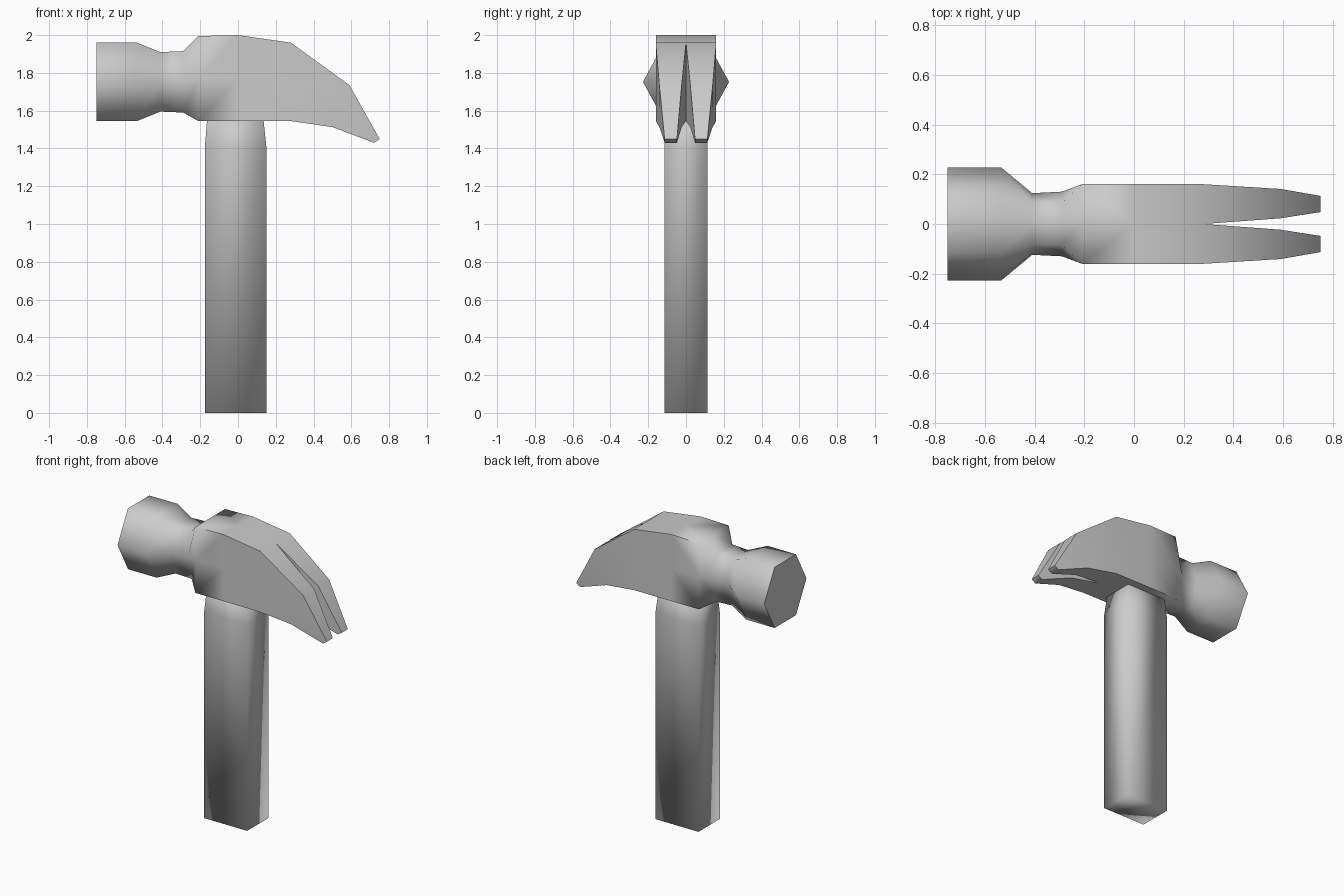
import bpy, bmesh, math

if "Cube" in bpy.data.objects:
    bpy.data.objects.remove(bpy.data.objects["Cube"])


def make_object(name, bm):
    bmesh.ops.recalc_face_normals(bm, faces=bm.faces)
    me = bpy.data.meshes.new(name)
    bm.to_mesh(me)
    bm.free()
    ob = bpy.data.objects.new(name, me)
    bpy.context.collection.objects.link(ob)
    return ob


def select_only(ob):
    bpy.ops.object.select_all(action='DESELECT')
    ob.select_set(True)
    bpy.context.view_layer.objects.active = ob


# Head, one half, mirrored over y = 0. Each station:
# x bottom, x top, z bottom, z top, inner y, corner y, side y
stations = [
    (-.75, -.75, 1.545, 1.96, 0, .115, .228),    # striking face
    (-.535, -.535, 1.545, 1.96, 0, .115, .228),
    (-.41, -.41, 1.595, 1.91, 0, .085, .124),    # neck
    (-.29, -.29, 1.59, 1.915, 0, .085, .13),
    (-.21, -.21, 1.545, 1.995, 0, .16, .16),     # body
    (0, 0, 1.545, 2.0, 0, .16, .16),
    (.28, .28, 1.545, 1.96, 0, .16, .16),        # claw root
    (.50, .59, 1.513, 1.735, .023, .141, .143),
    (.72, .75, 1.43, 1.45, .048, .113, .114),    # claw tip
]
CLAW_ROOT = 6
bm = bmesh.new()
loops = []
for xb, xt, zb, zt, yi, yc, ys in stations:
    xm, zm = (xb + xt) / 2, (zb + zt) / 2
    pts = [(xb, yi, zb), (xb, yc, zb), (xm, ys, zm), (xt, yc, zt), (xt, yi, zt)]
    loops.append([bm.verts.new(p) for p in pts])
for s, (a, b) in enumerate(zip(loops, loops[1:])):
    # the inner wall only exists along the claw slot
    for i in range(5 if s >= CLAW_ROOT else 4):
        j = (i + 1) % 5
        bm.faces.new((a[i], a[j], b[j], b[i]))
bm.faces.new(loops[0])
bm.faces.new(loops[-1])
head = make_object("hammer_head", bm)
mod = head.modifiers.new("mirror", 'MIRROR')
mod.use_axis = (False, True, False)
mod.merge_threshold = 0.001
select_only(head)
bpy.ops.object.modifier_apply(modifier="mirror")
bpy.ops.object.shade_smooth_by_angle(angle=math.radians(75))

# Handle: rectangular shaft tapering into the head
bm = bmesh.new()
rings = []
for z, x0, x1, y in [(0, -.175, .15, .115), (1.41, -.175, .15, .115), (1.60, -.16, .13, .10)]:
    rings.append([bm.verts.new(p) for p in
                  [(x0, -y, z), (x1, -y, z), (x1, y, z), (x0, y, z)]])
for a, b in zip(rings, rings[1:]):
    for i in range(4):
        j = (i + 1) % 4
        bm.faces.new((a[i], a[j], b[j], b[i]))
bm.faces.new(rings[0])
bm.faces.new(rings[-1])
handle = make_object("handle", bm)
for p in handle.data.polygons:
    p.use_smooth = True
